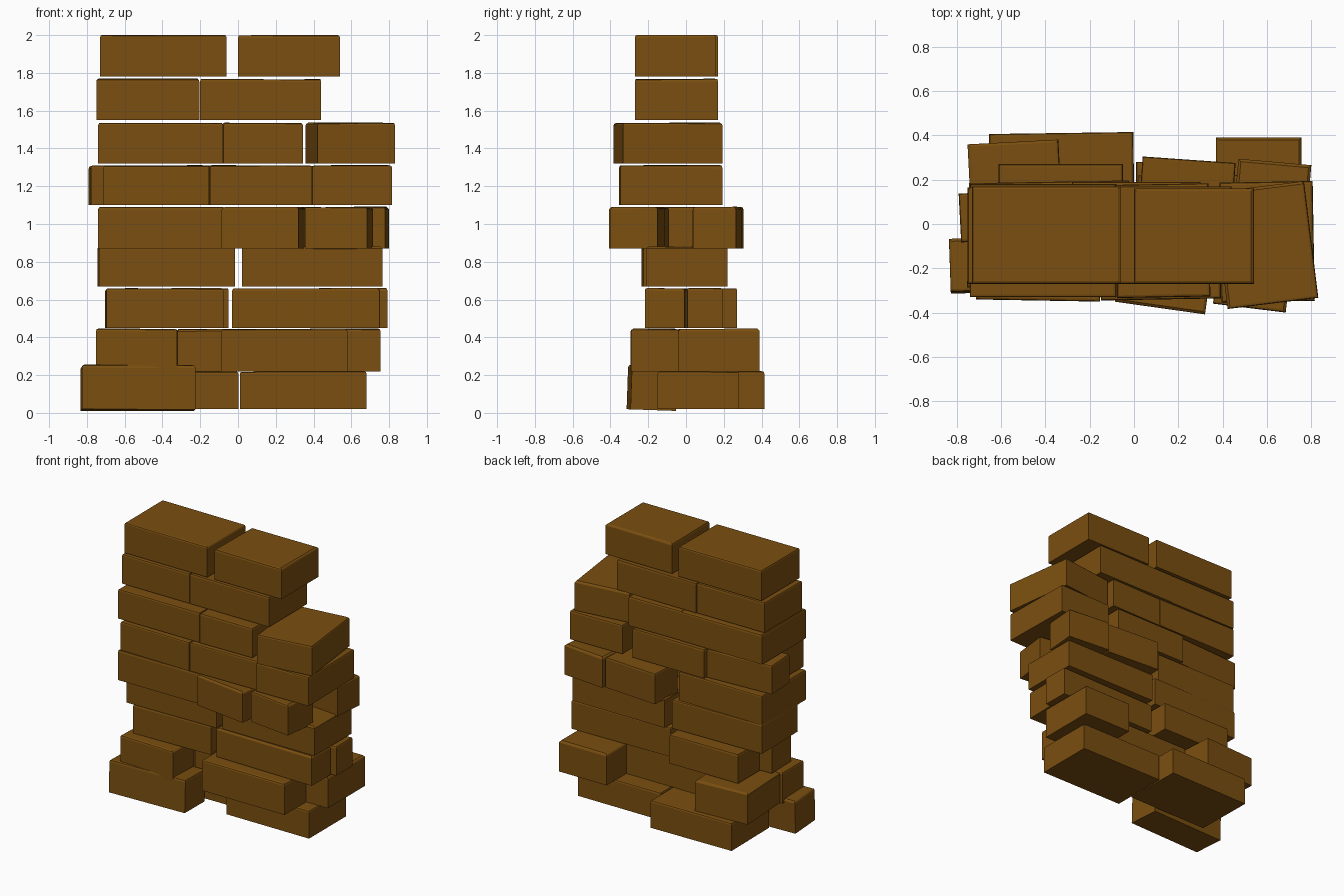
import bpy, bmesh, math, random
from mathutils import Matrix, Vector

random.seed(4)

brown = bpy.data.materials.new("earth_brown")
brown.diffuse_color = (0.195, 0.077, 0.005, 1)


def brick(name, x0, x1, y0, y1, z0, z1, turn=0.0):
    """One worn clay brick: straight underside, softened and slightly uneven top."""
    bm = bmesh.new()
    bmesh.ops.create_cube(bm, size=1)
    size = Vector((x1 - x0, y1 - y0, z1 - z0))
    bmesh.ops.scale(bm, vec=size, verts=bm.verts)
    # wear the top rim and round one upright corner
    top = [e for e in bm.edges if all(v.co.z > 0 for v in e.verts)]
    bmesh.ops.bevel(bm, geom=top, offset=0.012, segments=2, profile=0.5, affect='EDGES')
    for v in bm.verts:
        if v.co.z > 0:
            v.co.z += random.uniform(-0.004, 0.002)
    spin = Matrix.Rotation(math.radians(turn), 4, 'Z')
    bmesh.ops.transform(bm, matrix=spin, verts=bm.verts)
    bmesh.ops.recalc_face_normals(bm, faces=bm.faces)
    mesh = bpy.data.meshes.new(name)
    bm.to_mesh(mesh)
    bm.free()
    mesh.materials.append(brown)
    ob = bpy.data.objects.new(name, mesh)
    ob.location = ((x0 + x1) / 2, (y0 + y1) / 2, (z0 + z1) / 2)
    bpy.context.collection.objects.link(ob)
    return ob


def course(row, z0, z1, bricks):
    for i, (x0, x1, y0, y1, turn) in enumerate(bricks, 1):
        brick(f"course_{row}_brick_{i}", x0, x1, y0, y1, z0, z1, turn)


# bottom two courses, spread wide
course(1, 0.02, 0.22, [
    (0.01, 0.68, -0.15, 0.28, 0),
    (-0.65, 0.00, -0.03, 0.41, 0.8)])
leaning = brick("course_1_leaning_brick", -0.83, -0.23, -0.30, -0.06, 0.015, 0.25, 2)
leaning.rotation_euler.x = math.radians(-2)
course(2, 0.22, 0.445, [
    (-0.75, -0.32, -0.29, -0.05, -1),
    (-0.09, 0.58, -0.29, -0.04, 0),
    (-0.74, -0.33, -0.04, 0.37, 3),
    (-0.32, 0.37, -0.04, 0.16, 0),
    (0.37, 0.755, -0.04, 0.39, 0)])

# third and fourth courses
course(3, 0.45, 0.66, [
    (-0.70, -0.08, -0.21, 0.02, 1.5),
    (-0.61, -0.05, 0.02, 0.27, 0),
    (-0.03, 0.75, -0.21, 0.00, -1),
    (0.00, 0.79, 0.00, 0.19, 1)])
course(4, 0.67, 0.88, [
    (-0.74, -0.02, -0.23, 0.19, 1),
    (0.02, 0.40, -0.21, 0.22, 0),
    (0.40, 0.765, -0.21, 0.22, 0)])

# fifth course, half bricks poking out on both sides
course(5, 0.87, 1.09, [
    (-0.74, -0.07, -0.33, 0.18, 0),
    (-0.07, 0.34, -0.38, -0.12, -8),
    (0.37, 0.70, -0.38, -0.13, -7),
    (0.03, 0.45, 0.05, 0.29, -4),
    (0.46, 0.79, 0.05, 0.28, -5)])

# sixth and seventh courses
course(6, 1.10, 1.31, [
    (-0.71, -0.15, -0.345, -0.07, -1),
    (-0.15, 0.39, -0.34, -0.07, 1),
    (-0.785, -0.28, -0.07, 0.15, 3),
    (-0.28, 0.30, -0.07, 0.19, 0),
    (0.39, 0.81, -0.35, 0.19, 1)])
course(7, 1.32, 1.535, [
    (-0.74, -0.08, -0.33, 0.18, 0),
    (-0.08, 0.34, -0.33, 0.18, 1),
    (0.388, 0.80, -0.36, 0.17, 7)])

# neat top courses
course(8, 1.55, 1.768, [
    (-0.75, -0.205, -0.27, 0.165, 0),
    (-0.20, 0.44, -0.27, 0.17, 0)])
course(9, 1.78, 2.0, [
    (-0.73, -0.06, -0.27, 0.17, 0),
    (0.00, 0.54, -0.27, 0.16, 0)])
